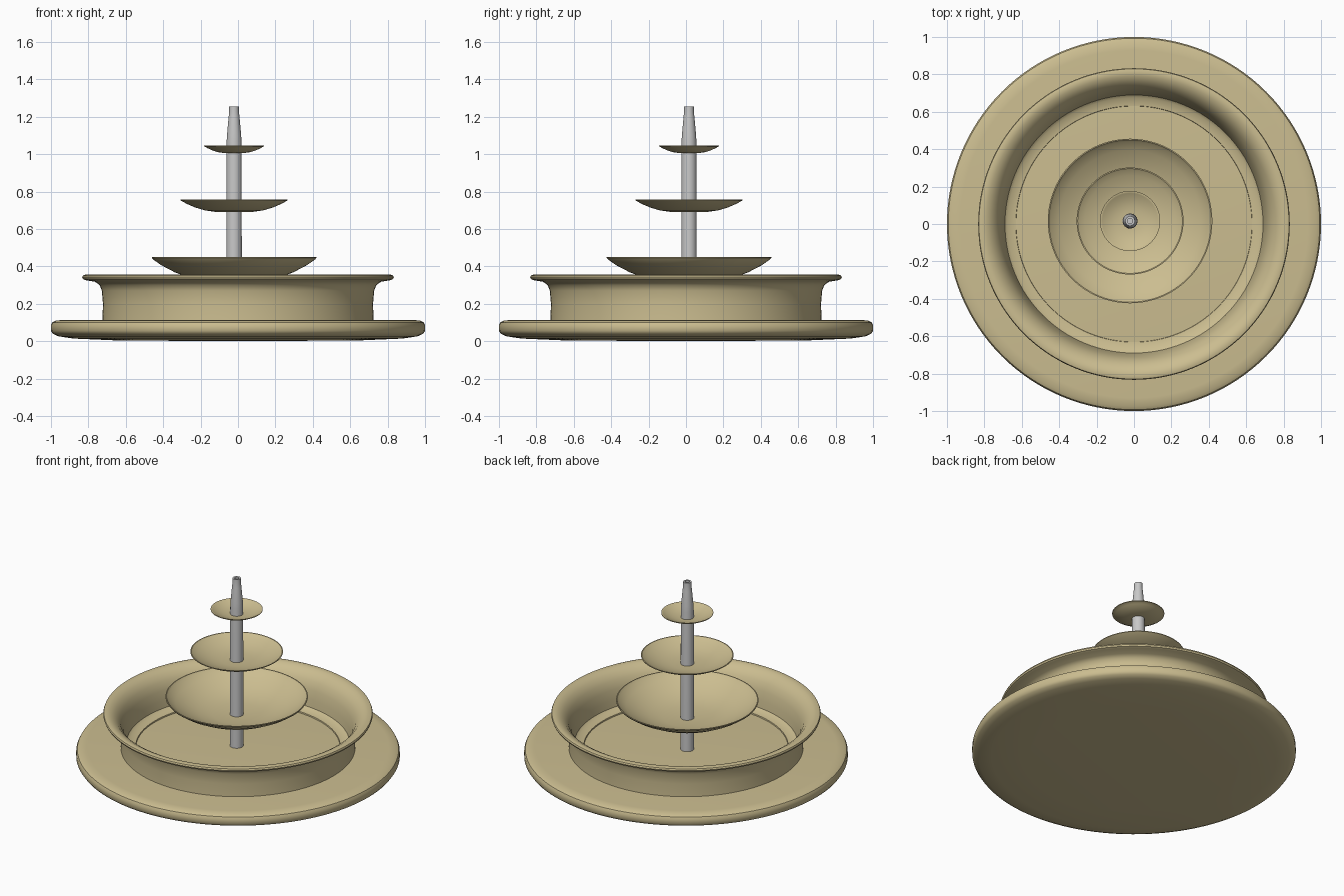
import bpy, bmesh
from math import radians
from mathutils import Matrix, Vector

cube = bpy.data.objects.get("Cube")
if cube:
    bpy.data.objects.remove(cube, do_unlink=True)


def material(name, rgb):
    m = bpy.data.materials.new(name)
    m.use_nodes = True
    m.diffuse_color = (*rgb, 1)
    m.node_tree.nodes["Principled BSDF"].inputs["Base Color"].default_value = (*rgb, 1)
    m.roughness = 0.7
    return m


stone = material("sandstone", (0.6, 0.51, 0.28))
metal = material("grey metal", (0.58, 0.58, 0.58))


def lathe(name, profile, mat, center=(0, 0), steps=96):
    """Spin an (r, z) outline, listed from bottom outside to top inside, around a vertical axis."""
    bm = bmesh.new()
    verts = [bm.verts.new((r, 0, z)) for r, z in profile]
    edges = [bm.edges.new(pair) for pair in zip(verts, verts[1:])]
    bmesh.ops.spin(bm, geom=verts + edges, cent=(0, 0, 0), axis=(0, 0, 1),
                   angle=radians(360), steps=steps, use_duplicate=False)
    bmesh.ops.remove_doubles(bm, verts=bm.verts, dist=0.0004)
    bmesh.ops.recalc_face_normals(bm, faces=bm.faces)
    mesh = bpy.data.meshes.new(name)
    bm.to_mesh(mesh)
    bm.free()
    mesh.materials.append(mat)
    ob = bpy.data.objects.new(name, mesh)
    ob.location = (*center, 0)
    bpy.context.collection.objects.link(ob)
    bpy.ops.object.select_all(action="DESELECT")
    ob.select_set(True)
    bpy.context.view_layer.objects.active = ob
    bpy.ops.object.shade_smooth_by_angle(angle=radians(35))
    return ob


# Wide round plinth with a rolled edge
lathe("plinth", [(0, 0), (0.65, 0.004), (0.88, 0.014), (0.96, 0.026), (0.99, 0.04),
                 (1, 0.055), (1, 0.085), (0.993, 0.1), (0.975, 0.11), (0.93, 0.114),
                 (0, 0.114)], stone, steps=128)

# Pool wall: coved outside, rolled lip, flared inside
lathe("pool_wall", [(0.725, 0.11), (0.722, 0.2), (0.728, 0.27), (0.74, 0.3), (0.765, 0.318),
                    (0.815, 0.326), (0.829, 0.332), (0.833, 0.342), (0.829, 0.352),
                    (0.815, 0.356), (0.79, 0.352), (0.76, 0.335), (0.73, 0.3),
                    (0.71, 0.25), (0.697, 0.19), (0.69, 0.14), (0.675, 0.127),
                    (0.632, 0.122), (0.63, 0.112)], stone, steps=128)

# Three shallow bowls on a common axis
AXIS = (-0.021, 0.016)
SHAPE = [(0, 0), (0.35, 0.05), (0.55, 0.17), (0.72, 0.38), (0.88, 0.66), (0.985, 0.9)]


def bowl(name, radius, bottom, top, wall=0.008):
    depth = top - bottom
    outer = [(r * radius, bottom + f * depth) for r, f in SHAPE]
    rim = [(radius, top - 0.004), (radius, top), (radius - 0.006, top)]
    inner = [(r * (radius - 0.01), bottom + wall + f * (depth - wall))
             for r, f in reversed(SHAPE)]
    lathe(name, outer + rim + inner, stone, AXIS)


bowl("lower_bowl", 0.44, 0.318, 0.45)
bowl("middle_bowl", 0.286, 0.688, 0.757)
bowl("upper_bowl", 0.161, 1.004, 1.046)

# Central pipe tapering to an open nozzle
lathe("pipe", [(0, 0.112), (0.042, 0.112), (0.04, 1.06), (0.038, 1.1), (0.029, 1.2),
               (0.026, 1.225), (0.026, 1.256), (0.014, 1.256), (0.014, 1.2), (0, 1.2)],
      metal, AXIS, steps=32)
